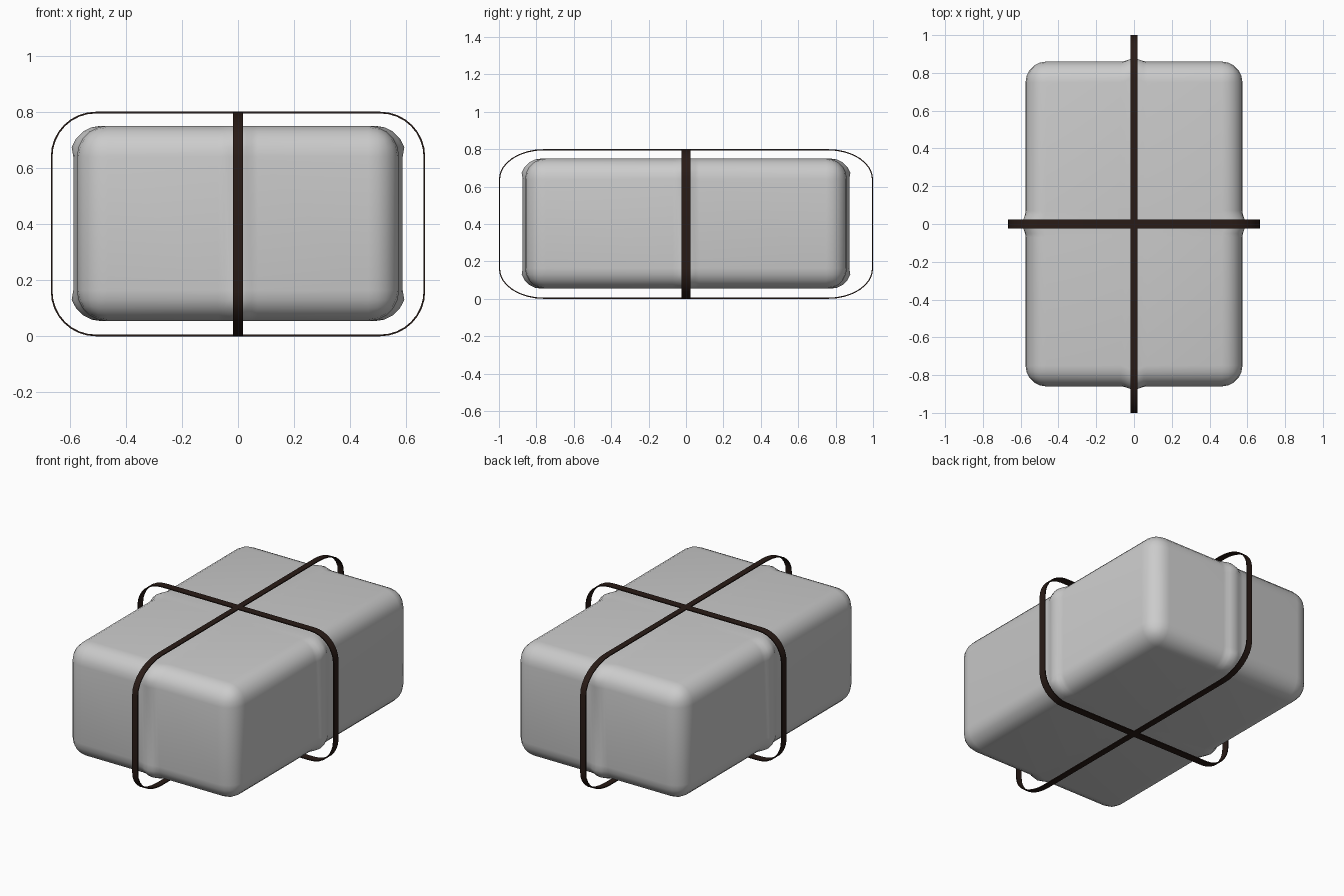
import bpy, bmesh, math
from mathutils import Vector

if "Cube" in bpy.data.objects:
    bpy.data.objects.remove(bpy.data.objects["Cube"])

HX, HY, HZ, CZ = 0.574, 0.86, 0.348, 0.402
R = 0.11


def finish(bm, name, mat=None, angle=40):
    bmesh.ops.recalc_face_normals(bm, faces=bm.faces)
    me = bpy.data.meshes.new(name)
    bm.to_mesh(me)
    bm.free()
    ob = bpy.data.objects.new(name, me)
    bpy.context.collection.objects.link(ob)
    if mat:
        me.materials.append(mat)
    bpy.ops.object.select_all(action='DESELECT')
    ob.select_set(True)
    bpy.context.view_layer.objects.active = ob
    bpy.ops.object.shade_smooth_by_angle(angle=math.radians(angle))
    return ob


# Rounded bundle with a shallow ridge down the middle of each side
bm = bmesh.new()
bmesh.ops.create_cube(bm, size=2)
for v in bm.verts:
    v.co = Vector((v.co.x * HX, v.co.y * HY, v.co.z * HZ))
bmesh.ops.bevel(bm, geom=bm.edges[:], offset=R, segments=5, profile=0.5, affect='EDGES')
for axis in (0, 1):
    for p in (-0.07, -0.05, -0.03, 0, 0.03, 0.05, 0.07):
        n = Vector((0, 0, 0))
        n[axis] = 1
        bmesh.ops.bisect_plane(bm, geom=bm.verts[:] + bm.edges[:] + bm.faces[:],
                               plane_co=n * p, plane_no=n)
for v in bm.verts:
    for axis, half in ((0, HX), (1, HY)):
        near = abs(v.co[1 - axis])
        if near < 0.07 and abs(v.co[axis]) > half - R - 0.001:
            fall = 0.5 + 0.5 * math.cos(math.pi * near / 0.07)
            on_edge = abs(v.co.z) > HZ - R + 0.001
            v.co[axis] += math.copysign((0.024 if on_edge else 0.013) * fall, v.co[axis])
for v in bm.verts:
    v.co.z += CZ
finish(bm, "bundle", angle=60)

# Dark straps: flat bands with rounded corners
brown = bpy.data.materials.new("dark_strap")
brown.diffuse_color = (0.022, 0.011, 0.008, 1)
brown.use_nodes = True
brown.node_tree.nodes["Principled BSDF"].inputs["Base Color"].default_value = brown.diffuse_color


def strap(name, half_len, corner, width, axis, thick=0.006):
    bm = bmesh.new()
    rings = []
    rz = 0.16
    for k, (sx, sz) in enumerate(((1, 1), (-1, 1), (-1, -1), (1, -1))):
        for i in range(9):
            a = math.pi / 2 * (k + i / 8)
            ring = []
            for t, w in ((0, -1), (0, 1), (thick, 1), (thick, -1)):
                u = sx * (half_len - corner) + math.cos(a) * (corner - t)
                z = 0.4 + sz * (0.4 - rz) + math.sin(a) * (rz - t)
                s = w * width / 2
                ring.append(bm.verts.new((u, s, z) if axis == 0 else (s, u, z)))
            rings.append(ring)
    for i, a in enumerate(rings):
        b = rings[(i + 1) % len(rings)]
        for j in range(4):
            bm.faces.new((a[j], b[j], b[(j + 1) % 4], a[(j + 1) % 4]))
    finish(bm, name, brown)


strap("cross_strap", 0.667, 0.16, 0.046, 0)
strap("long_strap", 1.0, 0.24, 0.037, 1)
